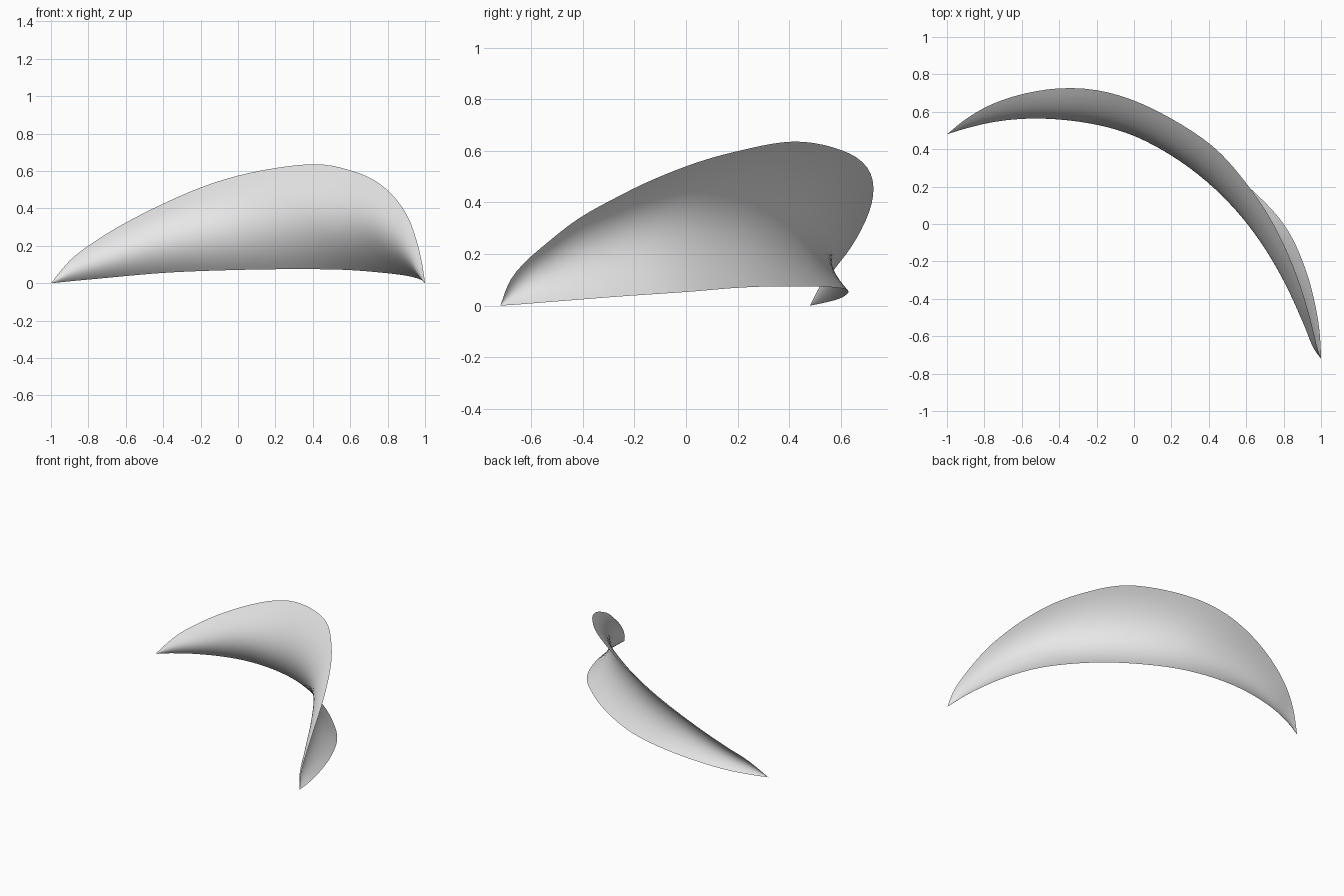
import bpy
import bmesh
from mathutils import Vector

default_cube = bpy.data.objects.get("Cube")
if default_cube:
    bpy.data.objects.remove(default_cube, do_unlink=True)

SPAN_STEPS = 6       # rows between neighbouring stations
SECTION_STEPS = 20   # columns from lower edge to upper edge

# Guide points of the crescent sail: lower edge, inward belly, upper edge
left_tip = (-1, .48, 0)
right_tip = (1, -.72, 0)
stations = [
    ((-.9, .53, .01), (-.89, .515, .065), (-.9, .56, .12)),
    ((-.75, .585, .024), (-.74, .55, .125), (-.76, .64, .227)),
    ((-.4, .63, .055), (-.42, .565, .24), (-.4, .725, .425)),
    ((0, .57, .071), (-.04, .49, .32), (0, .66, .575)),
    ((.3, .43, .075), (.25, .335, .355), (.37, .455, .635)),
    ((.6, .21, .07), (.52, .1, .335), (.61, .205, .6)),
    ((.8, 0, .053), (.68, -.1, .3), (.745, 0, .54)),
    ((.92, -.25, .036), (.81, -.32, .23), (.86, -.25, .43)),
    ((.985, -.52, .015), (.91, -.54, .135), (.94, -.5, .275)),
    ((.998, -.66, .004), (.965, -.67, .05), (.985, -.68, .1)),
]
stations = [(left_tip,) * 3] + stations + [(right_tip,) * 3]
lower_edge, belly, upper_edge = (
    [Vector(point) for point in guide] for guide in zip(*stations))

# Shared parameter along the sail, measured on the belly line
knots = [0.0]
for start, end in zip(belly, belly[1:]):
    knots.append(knots[-1] + (end - start).length)


def tangent(points, i):
    """Slope at a guide point, weighted for uneven spacing."""
    last = len(points) - 1
    if i == 0 or i == last:
        a, b = (0, 1) if i == 0 else (last - 1, last)
        return (points[b] - points[a]) / (knots[b] - knots[a])
    before, after = knots[i] - knots[i - 1], knots[i + 1] - knots[i]
    slope_in = (points[i] - points[i - 1]) / before
    slope_out = (points[i + 1] - points[i]) / after
    return (slope_in * after + slope_out * before) / (before + after)


def smooth_guide(points):
    """Sample a smooth curve through the guide points."""
    samples = []
    for i in range(len(points) - 1):
        width = knots[i + 1] - knots[i]
        slope_a = tangent(points, i) * width
        slope_b = tangent(points, i + 1) * width
        for step in range(SPAN_STEPS):
            t = step / SPAN_STEPS
            ease = t * t * (3 - 2 * t)
            samples.append(points[i].lerp(points[i + 1], ease)
                           + slope_a * (t * (1 - t) ** 2)
                           - slope_b * (t * t * (1 - t)))
    return samples + [points[-1]]


def section_point(low, mid, high, s):
    """Parabola through the three guide curves at one station."""
    return (low * ((1 - s) * (1 - 2 * s))
            + mid * (4 * s * (1 - s))
            + high * (s * (2 * s - 1)))


# Loft the sail surface
bm = bmesh.new()
rows = []
for low, mid, high in zip(smooth_guide(lower_edge), smooth_guide(belly),
                          smooth_guide(upper_edge)):
    rows.append([bm.verts.new(section_point(low, mid, high, j / SECTION_STEPS))
                 for j in range(SECTION_STEPS + 1)])
for row, following in zip(rows, rows[1:]):
    for j in range(SECTION_STEPS):
        face = bm.faces.new((row[j], following[j],
                             following[j + 1], row[j + 1]))
        face.smooth = True

# Close the rows into points at both tips
bmesh.ops.remove_doubles(bm, verts=bm.verts[:], dist=.0001)

mesh = bpy.data.meshes.new("crescent_sail")
bm.to_mesh(mesh)
bm.free()
sail = bpy.data.objects.new("crescent_sail", mesh)
bpy.context.collection.objects.link(sail)

# Plain light grey
grey = bpy.data.materials.new("light_grey")
grey.use_nodes = True
colour = (.8, .8, .8, 1)
grey.diffuse_color = colour
grey.node_tree.nodes["Principled BSDF"].inputs["Base Color"].default_value = colour
mesh.materials.append(grey)
